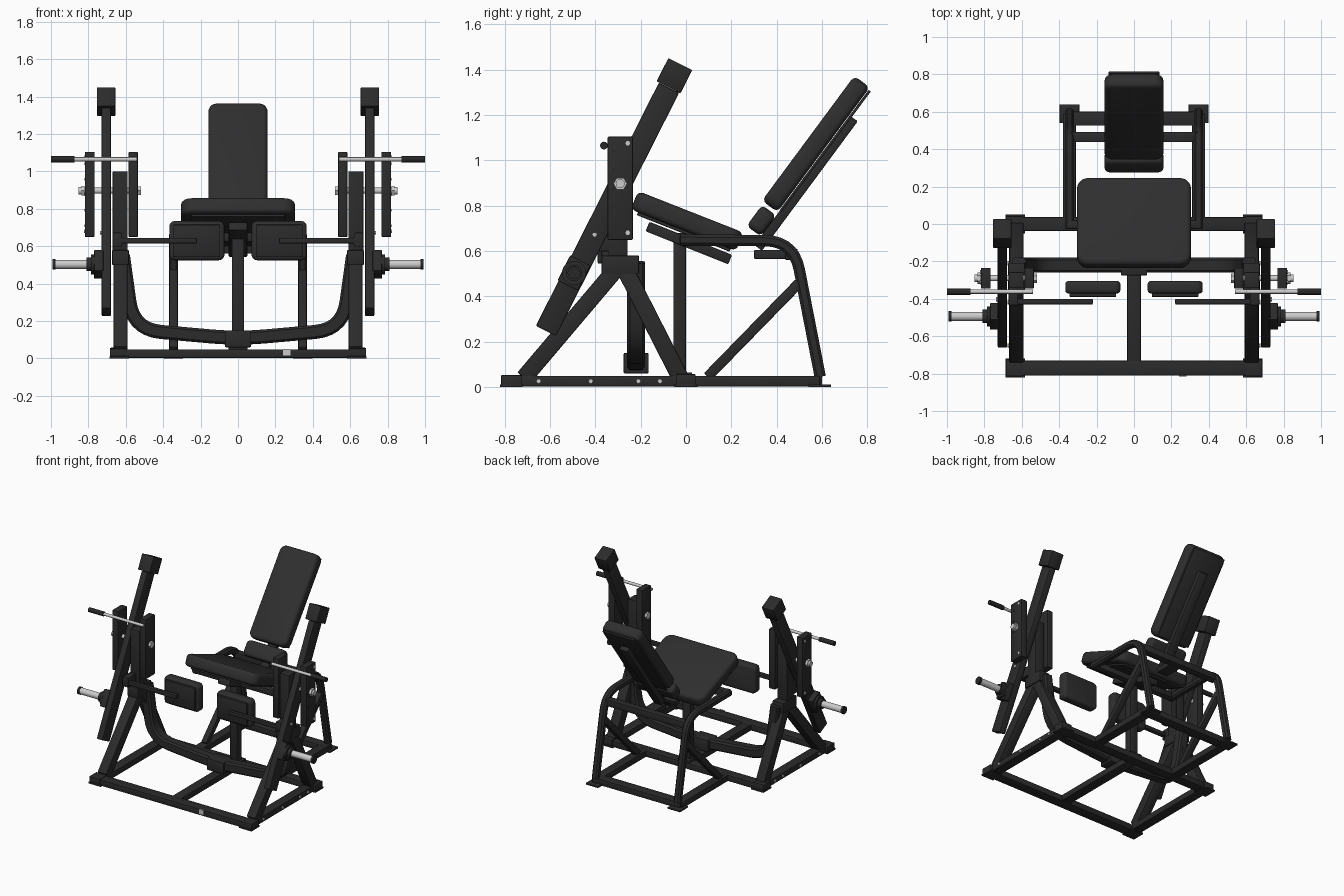
import bpy, bmesh, math
from mathutils import Vector, Matrix

if "Cube" in bpy.data.objects:
    bpy.data.objects.remove(bpy.data.objects["Cube"])


def material(name, rgb):
    m = bpy.data.materials.new(name)
    m.diffuse_color = (*rgb, 1)
    m.use_nodes = True
    m.node_tree.nodes["Principled BSDF"].inputs["Base Color"].default_value = m.diffuse_color
    return m


FRAME = material("black powder coat", (0.024, 0.024, 0.024))
PAD = material("black upholstery", (0.028, 0.028, 0.028))
GRIP = material("black rubber", (0.02, 0.02, 0.02))
STEEL = material("bright steel", (0.6, 0.6, 0.6))


def finish(name, bm, mat, bevel=0.0, segs=2):
    if bevel:
        bmesh.ops.bevel(bm, geom=bm.edges[:], offset=bevel, segments=segs,
                        affect='EDGES', profile=0.5, clamp_overlap=True)
    bmesh.ops.recalc_face_normals(bm, faces=bm.faces[:])
    me = bpy.data.meshes.new(name)
    bm.to_mesh(me)
    bm.free()
    me.materials.append(mat)
    ob = bpy.data.objects.new(name, me)
    bpy.context.collection.objects.link(ob)
    bpy.context.view_layer.objects.active = ob
    ob.select_set(True)
    bpy.ops.object.shade_smooth_by_angle(angle=math.radians(35))
    ob.select_set(False)
    return ob


def box(name, c, size, mat=FRAME, tilt=0.0, bevel=0.005, segs=2):
    """Box at c, turned about x by tilt degrees."""
    bm = bmesh.new()
    bmesh.ops.create_cube(bm, size=1)
    bmesh.ops.scale(bm, vec=size, verts=bm.verts)
    ob = finish(name, bm, mat, bevel, segs)
    ob.matrix_world = Matrix.Translation(c) @ Matrix.Rotation(math.radians(tilt), 4, 'X')
    return ob


def cushion(name, c, size, tilt, corner):
    """Pad with rounded outline in local xy and soft rims; thickness is local z."""
    bm = bmesh.new()
    bmesh.ops.create_cube(bm, size=1)
    bmesh.ops.scale(bm, vec=size, verts=bm.verts)
    up = [e for e in bm.edges if abs(e.verts[0].co.z - e.verts[1].co.z) > 1e-4]
    bmesh.ops.bevel(bm, geom=up, offset=corner, segments=5, affect='EDGES', profile=0.5)
    rim = [e for e in bm.edges if abs(e.verts[0].co.z - e.verts[1].co.z) < 1e-4]
    rim = [e for e in rim if any(abs(f.normal.z) < 0.5 for f in e.link_faces)]
    bmesh.ops.bevel(bm, geom=rim, offset=size[2] * 0.28, segments=3, affect='EDGES', profile=0.5)
    ob = finish(name, bm, PAD)
    ob.matrix_world = Matrix.Translation(c) @ Matrix.Rotation(math.radians(tilt), 4, 'X')
    return ob


def beam(name, x, p, q, w, d, bevel=0.006):
    """Bar in the plane x = const from (y, z) p to q."""
    dy, dz = q[0] - p[0], q[1] - p[1]
    return box(name, (x, (p[0] + q[0]) / 2, (p[1] + q[1]) / 2), (w, d, math.hypot(dy, dz)),
               tilt=-math.degrees(math.atan2(dy, dz)), bevel=bevel)


def rod(name, x0, x1, y, z, r, mat=FRAME, n=20):
    """Cylinder along x."""
    bm = bmesh.new()
    bmesh.ops.create_cone(bm, cap_ends=True, segments=n, radius1=r, radius2=r, depth=abs(x1 - x0))
    bmesh.ops.rotate(bm, matrix=Matrix.Rotation(math.pi / 2, 3, 'Y'), verts=bm.verts)
    bmesh.ops.translate(bm, vec=((x0 + x1) / 2, y, z), verts=bm.verts)
    return finish(name, bm, mat)


def rounded(pts, r):
    """Polyline with its inner corners replaced by arcs of reach r."""
    pts = [Vector(p) for p in pts]
    out = [pts[0]]
    for a, b, c in zip(pts, pts[1:], pts[2:]):
        s, e = b + (a - b).normalized() * r, b + (c - b).normalized() * r
        out += [s.lerp(b, t / 7).lerp(b.lerp(e, t / 7), t / 7) for t in range(8)]
    return out + [pts[-1]]


def sweep(name, path, normal, w, d, cut=0.012):
    """Rounded square tube along a planar path; w lies along the plane normal."""
    nrm = Vector(normal)
    a, b = w / 2, d / 2
    prof = [(a - cut, b), (a, b - cut), (a, cut - b), (a - cut, -b),
            (cut - a, -b), (-a, cut - b), (-a, b - cut), (cut - a, b)]
    bm = bmesh.new()
    rings = []
    for i, p in enumerate(path):
        t = (path[min(i + 1, len(path) - 1)] - path[max(i - 1, 0)]).normalized()
        side = t.cross(nrm)
        rings.append([bm.verts.new(p + nrm * u + side * v) for u, v in prof])
    for r0, r1 in zip(rings, rings[1:]):
        for k in range(8):
            bm.faces.new((r0[k], r0[k - 1], r1[k - 1], r1[k]))
    bm.faces.new(rings[0])
    bm.faces.new(rings[-1])
    return finish(name, bm, FRAME)


# Base frame cross rails and centre rail
box("front_base_rail", (0, -0.77, 0.026), (1.34, 0.08, 0.046))
box("middle_base_rail", (0, 0.0, 0.026), (1.34, 0.075, 0.046))
box("rear_base_rail", (0, 0.563, 0.026), (0.74, 0.075, 0.046))
box("centre_base_rail", (0, -0.385, 0.026), (0.075, 0.70, 0.046))
box("base_tag", (0.26, -0.812, 0.033), (0.04, 0.006, 0.035), STEEL, bevel=0)

# Curved cradle tube with its centre clamp
cradle = rounded([(-0.615, -0.22, 0.55), (-0.56, -0.22, 0.155), (0, -0.22, 0.105),
                  (0.56, -0.22, 0.155), (0.615, -0.22, 0.55)], 0.15)
sweep("cradle_tube", cradle, (0, 1, 0), 0.08, 0.075)
box("cradle_clamp", (0, -0.22, 0.105), (0.14, 0.11, 0.09))

# Seat column, upper cross tubes and seat
box("seat_column", (0, -0.028, 0.36), (0.065, 0.055, 0.64))
box("column_foot", (0, -0.01, 0.055), (0.10, 0.075, 0.02))
box("upper_front_cross_tube", (0, -0.003, 0.648), (0.73, 0.05, 0.05), bevel=0.01)
box("upper_rear_cross_tube", (0, 0.465, 0.585), (0.68, 0.055, 0.05))
box("backrest_bracket", (0, 0.38, 0.585), (0.09, 0.16, 0.04))
cushion("seat_cushion", (0, 0.005, 0.732), (0.61, 0.50, 0.088), -21.5, 0.06)
box("seat_board", (0, -0.01, 0.684), (0.50, 0.44, 0.014), tilt=-21.5)
beam("seat_beam", 0, (-0.17, 0.708), (0.195, 0.562), 0.10, 0.045)

# Backrest parts placed along (s) and behind (n) its leaning centre line
LEAN = math.radians(36.5)


def back(s, n):
    return (0, 0.573 + s * math.sin(LEAN) + n * math.cos(LEAN),
            1.072 + s * math.cos(LEAN) - n * math.sin(LEAN))


cushion("back_cushion", back(0, 0), (0.316, 0.685, 0.085), 53.5, 0.045)
box("back_board", back(0, 0.051), (0.27, 0.66, 0.012), tilt=53.5, bevel=0.002)
box("back_spine", back(-0.165, 0.068), (0.07, 0.71, 0.042), tilt=53.5)
cushion("lumbar_cushion", back(-0.415, 0.008), (0.316, 0.115, 0.078), 53.5, 0.03)

# Everything that exists on both sides
for s, side in ((-1, "left"), (1, "right")):
    def nm(part):
        return side + "_" + part

    # Base side rails and foot plates
    box(nm("base_rail"), (s * 0.63, -0.39, 0.026), (0.075, 0.84, 0.046))
    box(nm("rear_base_side_rail"), (s * 0.345, 0.29, 0.026), (0.07, 0.60, 0.046))
    for part, x, y in (("front", 0.635, -0.77), ("middle", 0.635, 0.0), ("rear", 0.345, 0.59)):
        box(nm(part + "_foot_plate"), (s * x, y, 0.006), (0.105, 0.10, 0.012), bevel=0.002)
    box(nm("front_corner_sleeve"), (s * 0.64, -0.77, 0.028), (0.09, 0.09, 0.05))
    box(nm("middle_corner_sleeve"), (s * 0.64, 0.0, 0.03), (0.09, 0.085, 0.055))
    for i, y in enumerate((-0.65, -0.42, -0.21, -0.115)):
        rod(nm(f"base_bolt_{i}"), s * 0.66, s * 0.675, y, 0.026, 0.011, STEEL, 6)

    # Seat frame leg with bent top, and brace
    leg = rounded([(s * 0.345, -0.025, 0.648), (s * 0.345, 0.475, 0.645), (s * 0.345, 0.592, 0.045)], 0.13)
    sweep(nm("rear_leg_tube"), leg, (1, 0, 0), 0.05, 0.05)
    beam(nm("rear_brace"), s * 0.345, (0.095, 0.045), (0.50, 0.46), 0.045, 0.045)

    # Side A-frame, its sleeve and upright
    beam(nm("front_strut"), s * 0.628, (-0.715, 0.04), (-0.30, 0.53), 0.075, 0.075)
    beam(nm("rear_strut"), s * 0.628, (-0.025, 0.04), (-0.275, 0.53), 0.075, 0.075)
    box(nm("strut_sleeve"), (s * 0.628, -0.29, 0.54), (0.09, 0.165, 0.08))
    box(nm("upright"), (s * 0.63, -0.30, 0.76), (0.08, 0.085, 0.48))
    box(nm("inner_plate"), (s * 0.56, -0.29, 0.877), (0.05, 0.112, 0.455))
    box(nm("outer_plate"), (s * 0.793, -0.29, 0.877), (0.052, 0.112, 0.455))

    # Pivot bolt and small plate bolts
    rod(nm("pivot_shaft"), s * 0.52, s * 0.84, -0.29, 0.897, 0.016, STEEL)
    rod(nm("pivot_outer_nut"), s * 0.82, s * 0.838, -0.29, 0.897, 0.03, STEEL, 6)
    rod(nm("pivot_outer_cap"), s * 0.838, s * 0.852, -0.29, 0.897, 0.02, STEEL)
    rod(nm("pivot_inner_nut"), s * 0.518, s * 0.535, -0.29, 0.897, 0.026, STEEL, 6)
    for i, (y, z) in enumerate(((-0.257, 1.075), (-0.257, 0.68))):
        rod(nm(f"plate_bolt_{i}"), s * 0.815, s * 0.823, y, z, 0.011, STEEL, 6)
    for i in range(5):
        rod(nm(f"plate_hole_{i}"), s * 0.815, s * 0.8205, -0.32, 0.71 + i * 0.083, 0.007, GRIP, 10)
    rod(nm("lever_bolt"), s * 0.726, s * 0.737, -0.403, 0.672, 0.012, STEEL, 6)

    # Swinging lever with its head block
    beam(nm("lever"), s * 0.704, (-0.618, 0.247), (-0.075, 1.32), 0.05, 0.10)
    box(nm("lever_head"), (s * 0.705, -0.051, 1.373), (0.10, 0.118, 0.115), tilt=-26.8)

    # Weight horn
    box(nm("horn_block"), (s * 0.745, -0.494, 0.503), (0.05, 0.10, 0.125), tilt=-26.8)
    rod(nm("horn_collar"), s * 0.765, s * 0.785, -0.494, 0.503, 0.053, FRAME, 28)
    rod(nm("horn_hub"), s * 0.785, s * 0.81, -0.494, 0.503, 0.036, FRAME, 28)
    rod(nm("horn_sleeve"), s * 0.80, s * 0.975, -0.494, 0.503, 0.024, STEEL, 28)
    rod(nm("horn_cap"), s * 0.975, s * 0.992, -0.494, 0.503, 0.028, GRIP, 28)

    # Hand lever
    rod(nm("handle_rod"), s * 0.54, s * 0.88, -0.362, 1.065, 0.011, STEEL)
    rod(nm("handle_grip"), s * 0.875, s * 1.0, -0.362, 1.065, 0.017, GRIP)

    # Shin pad on its support arm
    cushion(nm("shin_pad"), (s * 0.22, -0.338, 0.63), (0.295, 0.21, 0.068), 90, 0.03)
    box(nm("shin_pad_board"), (s * 0.22, -0.379, 0.63), (0.25, 0.022, 0.17))
    box(nm("shin_pad_arm"), (s * 0.435, -0.415, 0.63), (0.43, 0.03, 0.03))
    box(nm("shin_arm_mount"), (s * 0.645, -0.375, 0.635), (0.05, 0.12, 0.075))
